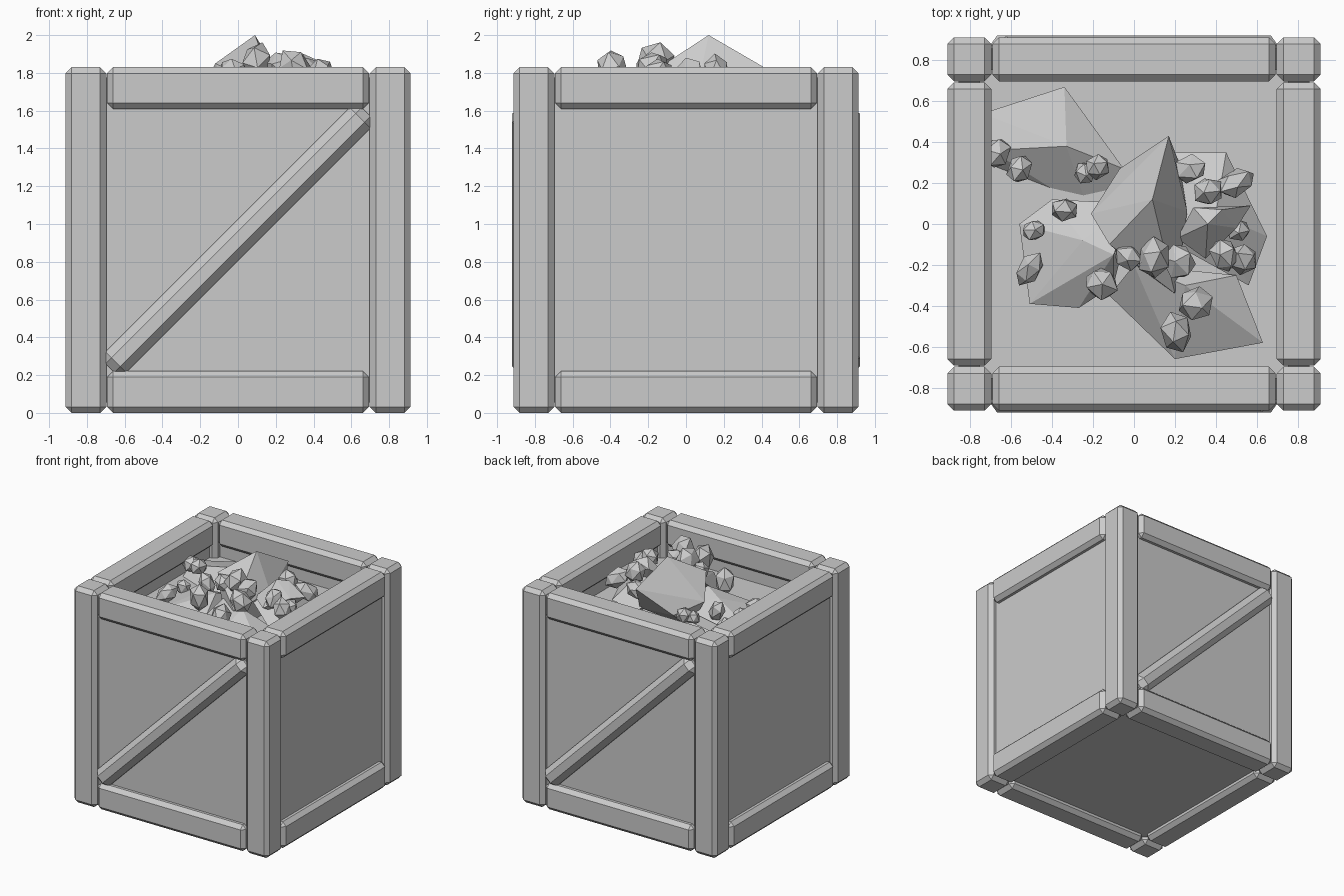
import bpy, bmesh, math, random
from mathutils import Vector, Matrix

random.seed(4)
default = bpy.data.objects.get("Cube")
if default:
    bpy.data.objects.remove(default, do_unlink=True)

grey = bpy.data.materials.new("plain grey")
grey.use_nodes = True
GREY = (0.6, 0.6, 0.6, 1)
grey.diffuse_color = GREY
grey.node_tree.nodes["Principled BSDF"].inputs["Base Color"].default_value = GREY


def finish(name, bm):
    """Turn a bmesh into a flat-shaded grey object."""
    bmesh.ops.recalc_face_normals(bm, faces=bm.faces)
    mesh = bpy.data.meshes.new(name)
    bm.to_mesh(mesh)
    bm.free()
    mesh.materials.append(grey)
    obj = bpy.data.objects.new(name, mesh)
    bpy.context.collection.objects.link(obj)
    return obj


def beam(name, centre, size, chamfer=0, tilt=0):
    """Box with chamfered edges, tilted about the y axis."""
    bm = bmesh.new()
    bmesh.ops.create_cube(bm, size=1)
    bmesh.ops.scale(bm, vec=size, verts=bm.verts)
    obj = finish(name, bm)
    obj.location = centre
    obj.rotation_euler.y = tilt
    if chamfer:
        mod = obj.modifiers.new("chamfer", 'BEVEL')
        mod.width = chamfer
        mod.segments = 1
    return obj


def boulder(name, points):
    """Faceted rock wrapped around a few points."""
    bm = bmesh.new()
    for p in points:
        bm.verts.new(p)
    hull = bmesh.ops.convex_hull(bm, input=bm.verts)
    loose = [v for v in hull["geom_interior"] if isinstance(v, bmesh.types.BMVert)]
    bmesh.ops.delete(bm, geom=loose, context='VERTS')
    return finish(name, bm)


def pebble(name, centre, radius):
    """Stretched, turned and slightly lumpy icosahedron."""
    bm = bmesh.new()
    bmesh.ops.create_icosphere(bm, subdivisions=1, radius=radius)
    for v in bm.verts:
        v.co *= random.uniform(0.9, 1.08)
    stretch = Vector((random.uniform(0.8, 1), random.uniform(0.85, 1.05), random.uniform(1, 1.25)))
    bmesh.ops.scale(bm, vec=stretch, verts=bm.verts)
    turn = Matrix.Rotation(random.uniform(0, math.tau), 3, 'Z') @ Matrix.Rotation(random.uniform(0, 1.2), 3, 'X')
    bmesh.ops.rotate(bm, matrix=turn, verts=bm.verts)
    bmesh.ops.translate(bm, vec=centre, verts=bm.verts)
    return finish(name, bm)


# Crate proportions
HEIGHT = 1.83
THICK = 0.215
RAIL_HEIGHT = 0.222
MID = 0.805        # centre line of the frame timbers and wall panels
RAIL = 1.385
CHAMFER = 0.032
PANEL_THICK = 0.104
RECESS = 0.055     # how far panels and floor sit behind the frame

# Corner posts
for sx, side in ((-1, "right"), (1, "left")):
    for sy, end in ((-1, "front"), (1, "back")):
        beam(f"{end}_{side}_post", (sx * MID, sy * MID, HEIGHT / 2), (THICK, THICK, HEIGHT), CHAMFER)

# Rails, wall panels and diagonal braces
for s, end, side in ((-1, "front", "right"), (1, "back", "left")):
    for z, level in ((RAIL_HEIGHT / 2, "lower"), (HEIGHT - RAIL_HEIGHT / 2, "upper")):
        beam(f"{level}_{end}_rail", (0, s * MID, z), (RAIL, THICK, RAIL_HEIGHT), CHAMFER)
        beam(f"{level}_{side}_rail", (s * MID, 0, z), (THICK, RAIL, RAIL_HEIGHT), CHAMFER)
    wall_height = HEIGHT - 2 * RECESS
    beam(f"{end}_panel", (0, s * MID, HEIGHT / 2), (1.6, PANEL_THICK, wall_height))
    beam(f"{side}_panel", (s * MID, 0, HEIGHT / 2), (PANEL_THICK, 1.6, wall_height))
    beam(f"{end}_brace", (0, s * 0.86, 0.915), (1.92, 0.12, 0.155), 0.045, s * math.pi / 4)

# Floor and the level of the packed load
beam("floor", (0, 0, RECESS + PANEL_THICK / 2), (1.6, 1.6, PANEL_THICK))
beam("packed_load", (0, 0, 1.4), (1.6, 1.6, 0.2))

# Large stones
boulder("peak_stone", [(0.09, 0.12, 2), (0.17, 0.43, 1.82), (-0.07, 0.27, 1.6), (-0.21, 0.05, 1.67),
                       (-0.12, -0.1, 1.85), (0.2, -0.34, 1.7), (0.26, 0.06, 1.72), (0.22, 0.3, 1.6),
                       (0, -0.2, 1.6), (-0.1, 0.1, 1.45), (0.15, 0, 1.45)])
boulder("back_stone", [(-0.74, 0.54, 1.54), (-0.34, 0.67, 1.58), (-0.05, 0.27, 1.55), (-0.22, 0.06, 1.45),
                       (-0.74, 0.26, 1.45), (-0.33, 0.38, 1.65), (-0.7, 0.36, 1.58), (-0.3, 0.6, 1.4)])
boulder("right_stone", [(-0.56, 0, 1.54), (-0.51, -0.39, 1.53), (-0.27, -0.41, 1.53), (-0.1, -0.3, 1.54),
                        (0, 0.1, 1.6), (-0.4, 0.12, 1.54), (-0.25, -0.08, 1.66), (-0.1, -0.15, 1.7),
                        (-0.3, -0.1, 1.4)])
boulder("front_stone", [(-0.12, -0.35, 1.53), (0.2, -0.66, 1.54), (0.63, -0.58, 1.54), (0.5, -0.25, 1.6),
                        (0, -0.2, 1.7), (0.25, -0.3, 1.72), (0.3, -0.4, 1.4)])
boulder("left_stone", [(0.65, -0.06, 1.56), (0.45, 0.35, 1.62), (0.2, 0.35, 1.6), (0.56, -0.3, 1.55),
                       (0.2, -0.1, 1.7), (0.4, 0.05, 1.75), (0.4, 0, 1.4)])
boulder("wedge_stone", [(0.21, -0.07, 1.72), (0.29, 0.08, 1.82), (0.57, 0.09, 1.75), (0.5, -0.02, 1.76),
                        (0.35, -0.17, 1.7), (0.43, 0.07, 1.86), (0.36, 0, 1.88), (0.4, 0, 1.6)])

# Small stones: position and radius
PEBBLES = [
    (-0.67, 0.35, 1.6, 0.085), (-0.56, 0.27, 1.64, 0.075), (-0.18, 0.28, 1.64, 0.07),
    (-0.24, 0.25, 1.62, 0.06), (-0.34, 0.07, 1.63, 0.075), (-0.49, -0.03, 1.6, 0.065),
    (-0.51, -0.22, 1.61, 0.08), (-0.16, -0.29, 1.7, 0.1), (-0.03, -0.16, 1.81, 0.07),
    (0.1, -0.16, 1.86, 0.1), (0.22, -0.18, 1.83, 0.085), (0.3, -0.39, 1.83, 0.095),
    (0.21, -0.53, 1.72, 0.1), (0.44, -0.15, 1.8, 0.085), (0.53, -0.17, 1.74, 0.08),
    (0.36, 0.16, 1.81, 0.09), (0.5, 0.2, 1.74, 0.09), (0.27, 0.27, 1.73, 0.075),
    (0.51, -0.03, 1.7, 0.065),
]
for number, (x, y, z, radius) in enumerate(PEBBLES):
    pebble(f"small_stone_{number}", (x, y, z), radius)
